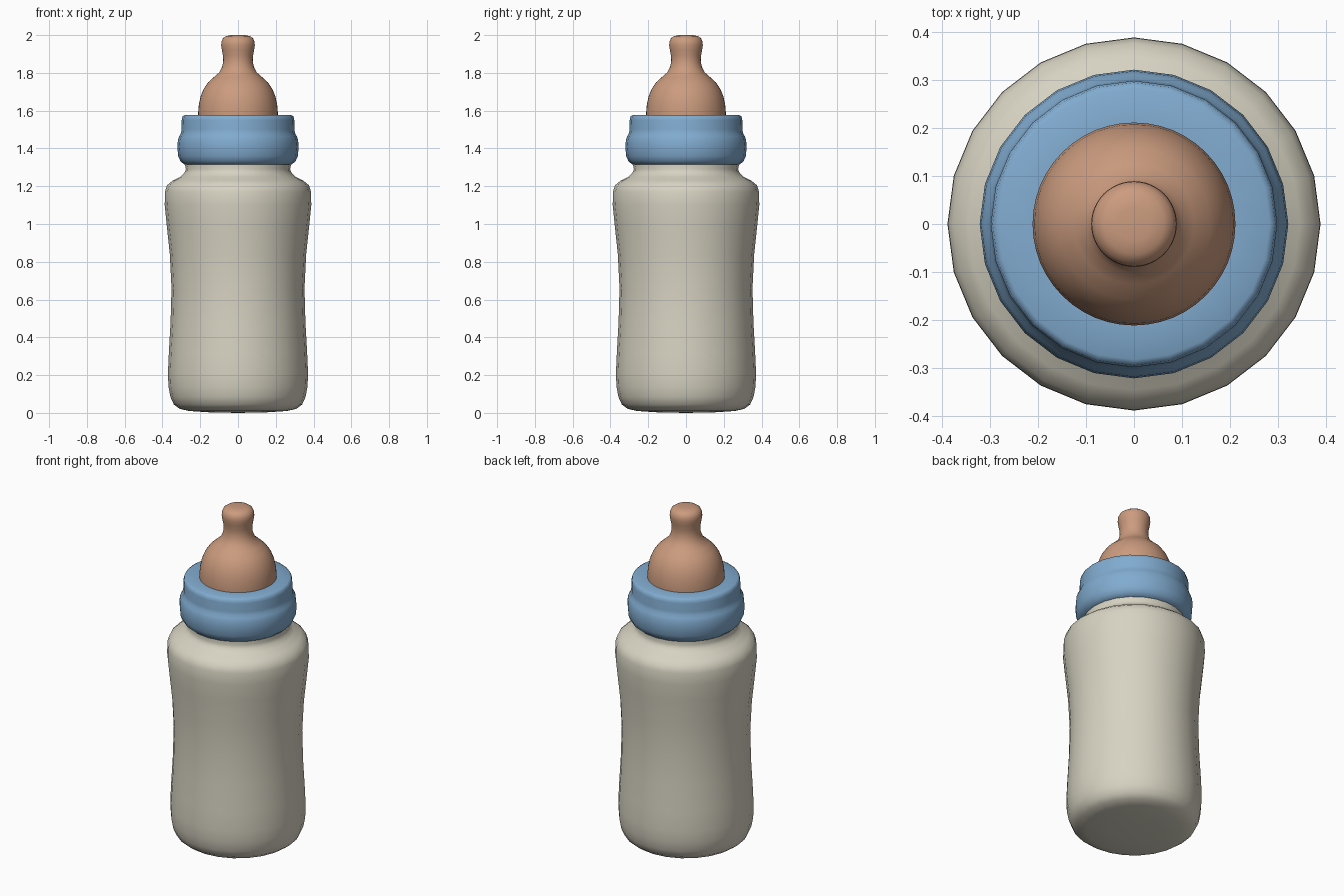
import bpy, bmesh, math


def material(name, rgb):
    m = bpy.data.materials.new(name)
    m.diffuse_color = (*rgb, 1)
    return m


def lathe(name, profile, segs, mat, angle=40):
    """Spin an (r, z) profile round z; a radius of 0 makes a pole."""
    bm = bmesh.new()
    rings = []
    for r, z in profile:
        if r == 0:
            rings.append([bm.verts.new((0, 0, z))] * segs)
        else:
            rings.append([bm.verts.new((r * math.cos(2 * math.pi * i / segs),
                                        r * math.sin(2 * math.pi * i / segs), z))
                          for i in range(segs)])
    for a, b in zip(rings, rings[1:]):
        for i in range(segs):
            j = (i + 1) % segs
            quad = list(dict.fromkeys((a[i], a[j], b[j], b[i])))
            bm.faces.new(quad)
    bmesh.ops.recalc_face_normals(bm, faces=bm.faces)
    me = bpy.data.meshes.new(name)
    bm.to_mesh(me)
    bm.free()
    ob = bpy.data.objects.new(name, me)
    bpy.context.collection.objects.link(ob)
    me.materials.append(mat)
    bpy.context.view_layer.objects.active = ob
    ob.select_set(True)
    bpy.ops.object.shade_smooth_by_angle(angle=math.radians(angle))
    ob.select_set(False)
    return ob


cream = material("milky cream", (0.68, 0.65, 0.54))
blue = material("soft blue", (0.22, 0.41, 0.63))
tan = material("rubber tan", (0.60, 0.33, 0.21))

# Waisted bottle body with rounded base and shoulder
lathe("bottle", [
    (0, 0), (0.15, 0.003), (0.26, 0.01), (0.31, 0.022), (0.34, 0.045),
    (0.358, 0.085), (0.368, 0.14), (0.371, 0.21), (0.366, 0.32),
    (0.357, 0.48), (0.352, 0.66), (0.361, 0.84), (0.378, 1.0),
    (0.388, 1.1), (0.387, 1.17), (0.376, 1.205), (0.345, 1.23),
    (0.305, 1.25), (0.284, 1.27), (0.276, 1.29), (0.28, 1.31),
    (0.27, 1.36), (0, 1.36)], 24, cream, 60)

# Screw ring, wide bead below and narrower collar above
lathe("screw_ring", [
    (0, 1.32), (0.265, 1.312), (0.285, 1.315), (0.305, 1.333), (0.317, 1.36),
    (0.321, 1.41), (0.318, 1.445), (0.311, 1.465), (0.302, 1.48),
    (0.299, 1.5), (0.298, 1.55), (0.294, 1.57), (0.282, 1.577),
    (0.2, 1.576), (0, 1.576)], 24, blue, 60)

# Teat with dome and bulbed tip
lathe("teat", [
    (0, 1.56), (0.211, 1.56), (0.211, 1.59), (0.207, 1.635), (0.198, 1.675),
    (0.182, 1.715), (0.158, 1.75), (0.125, 1.78), (0.1, 1.802),
    (0.085, 1.83), (0.078, 1.86), (0.079, 1.89), (0.085, 1.92),
    (0.089, 1.945), (0.088, 1.965), (0.08, 1.983), (0.063, 1.995),
    (0.035, 2.0), (0, 2.0)], 48, tan, 60)
